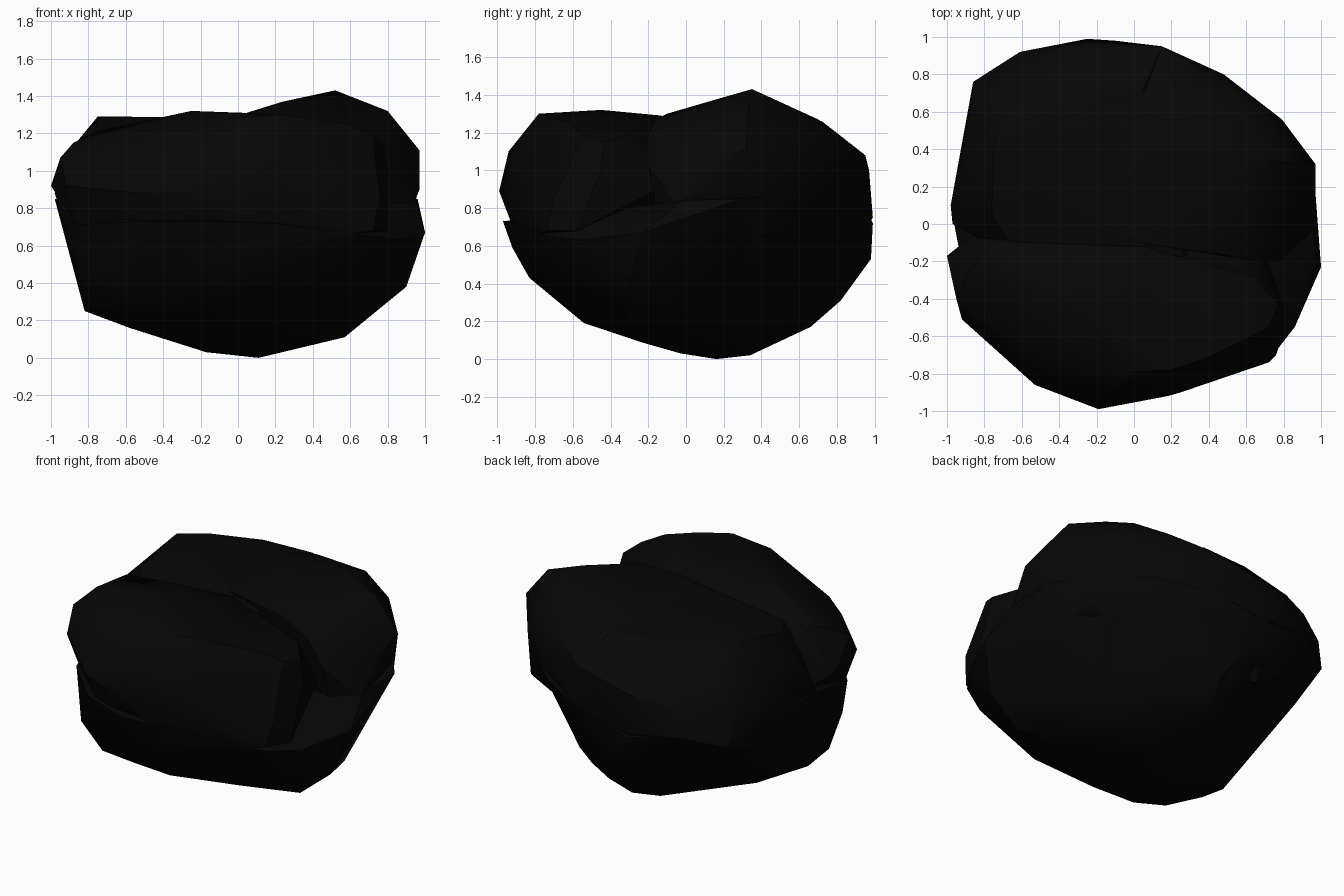
import bpy, bmesh, math

black = bpy.data.materials.new("coal_black")
black.diffuse_color = (0.0018, 0.0018, 0.0018, 1)


def lump(name, points):
    """Faceted chunk: convex hull around a few corner points."""
    bm = bmesh.new()
    for p in points:
        bm.verts.new(p)
    bmesh.ops.convex_hull(bm, input=bm.verts[:])
    loose = [v for v in bm.verts if not v.link_faces]
    bmesh.ops.delete(bm, geom=loose, context='VERTS')
    bmesh.ops.recalc_face_normals(bm, faces=bm.faces[:])
    me = bpy.data.meshes.new(name)
    bm.to_mesh(me)
    bm.free()
    ob = bpy.data.objects.new(name, me)
    bpy.context.collection.objects.link(ob)
    me.materials.append(black)
    return ob


# Tapered belly, running all the way round
rock = lump("coal_lump", [
    (.11, .16, 0), (-.17, -.03, .03), (.1, .34, .02), (.57, -.15, .11), (.18, -.24, .09),
    (.68, -.31, .2), (.59, .29, .16), (-.58, -.39, .16), (-.42, -.5, .18), (-.13, -.54, .19),
    (-.82, -.13, .25), (-.64, .16, .2), (-.18, .53, .13), (-.06, .66, .17), (.24, .66, .29),
    (-.55, -.66, .29), (.34, -.54, .26), (.9, -.3, .38), (.47, -.61, .35), (-.73, -.63, .43),
    (-.83, -.34, .29), (.1, -.83, .43), (.66, -.68, .5), (-.84, -.47, .49), (-.8, .35, .5),
    (.0, .82, .31), (.52, .6, .57), (-.1, .98, .53), (-.88, .48, .6),
    (1, -.23, .67), (.86, -.55, .63), (.72, -.73, .65), (.18, -.91, .72), (-.19, -.97, .73),
    (0, -.92, .59), (-.53, -.84, .73), (-.87, -.48, .71), (-.92, -.2, .75),
    (-.92, .1, .66), (-.98, .1, .85), (-.86, .76, .72), (-.61, .92, .78),
    (-.25, .99, .72), (.15, .95, .8), (.48, .8, .85), (.74, .58, .87), (.96, .3, .85),
    (.95, -.02, .84)])

# Back right lobe with the highest corner
peak = lump("peak_lobe", [
    (.52, .35, 1.43), (.24, .14, 1.37), (.03, -.1, 1.3), (-.05, .6, 1.28), (-.25, .1, 1.2),
    (.1, .7, 1.27), (.4, .8, 1.19), (.52, .62, 1.3), (.8, .33, 1.32), (.7, .61, 1.17),
    (.97, .32, 1.11), (.79, .56, .99), (.83, .12, 1.21), (.97, .12, 1.05), (.97, .06, .9),
    (.66, -.2, 1.19), (.45, -.16, 1.27), (.94, -.05, .82), (.78, -.2, 1.02),
    (.48, .8, 1.0), (.15, .95, 1.08), (-.25, .97, 1.0), (-.2, .72, 1.2),
    (.8, -.1, .5), (.78, .54, .7), (-.25, .99, .75), (.15, .95, .8), (.4, .5, .5),
    (-.3, .8, .4)])

# Lower back left lobe
back_left = lump("back_left_lobe", [
    (-.75, .42, 1.29), (-.4, .1, 1.275), (-.76, .05, 1.21), (-.6, .55, 1.28), (-.3, .7, 1.26),
    (.05, .72, 1.26), (.1, -.1, 1.285), (.15, .3, 1.28), (.3, -.3, 1.24), (-.6, -.2, 1.19),
    (-.6, .9, .95), (-.67, .65, 1.22), (-.25, .97, 1.0), (.15, .95, 1.08), (-.25, .99, .75),
    (-.86, .73, .93), (-.9, .45, 1.05), (-.94, .15, 1.06), (-.98, .1, .88), (-.97, .0, .85),
    (-.86, .76, .72), (-.61, .92, .78), (-.8, .1, .5), (-.3, .8, .4), (.2, .3, .6)])

# Front lobe with its flat top
front = lump("front_lobe", [
    (-.25, -.45, 1.32), (.03, -.4, 1.31), (.2, -.78, 1.3), (.4, -.71, 1.28), (.59, -.62, 1.25),
    (.72, -.55, 1.19), (.77, -.43, 1.15), (.64, -.28, 1.2), (.05, -.13, 1.29),
    (-.4, -.15, 1.27), (-.76, -.1, 1.21), (-.88, -.25, 1.15), (-.95, -.4, 1.07),
    (-.75, -.59, 1.08), (-.6, -.67, 1.13), (-.08, -.79, 1.27), (-.15, -.94, 1.1),
    (-1, -.17, .92), (-.92, -.51, .92), (-.53, -.86, .88), (-.19, -.99, .89),
    (.18, -.92, .85), (.25, -.9, 1.05), (.76, -.7, .85), (.8, -.45, 1.0), (.72, -.74, .68),
    (.8, -.58, .68), (.15, -.88, .6), (-.45, -.8, .6), (-.86, -.46, .7), (-.85, -.05, .8),
    (.3, .1, .9), (.7, -.15, .9)])

# Fuse the lobes into one solid
bpy.context.view_layer.objects.active = rock
rock.select_set(True)
for part in (peak, back_left, front):
    mod = rock.modifiers.new("fuse", 'BOOLEAN')
    mod.operation = 'UNION'
    mod.solver = 'EXACT'
    mod.object = part
    bpy.ops.object.modifier_apply(modifier=mod.name)
    bpy.data.objects.remove(part)
bpy.ops.object.shade_smooth_by_angle(angle=math.radians(30))
